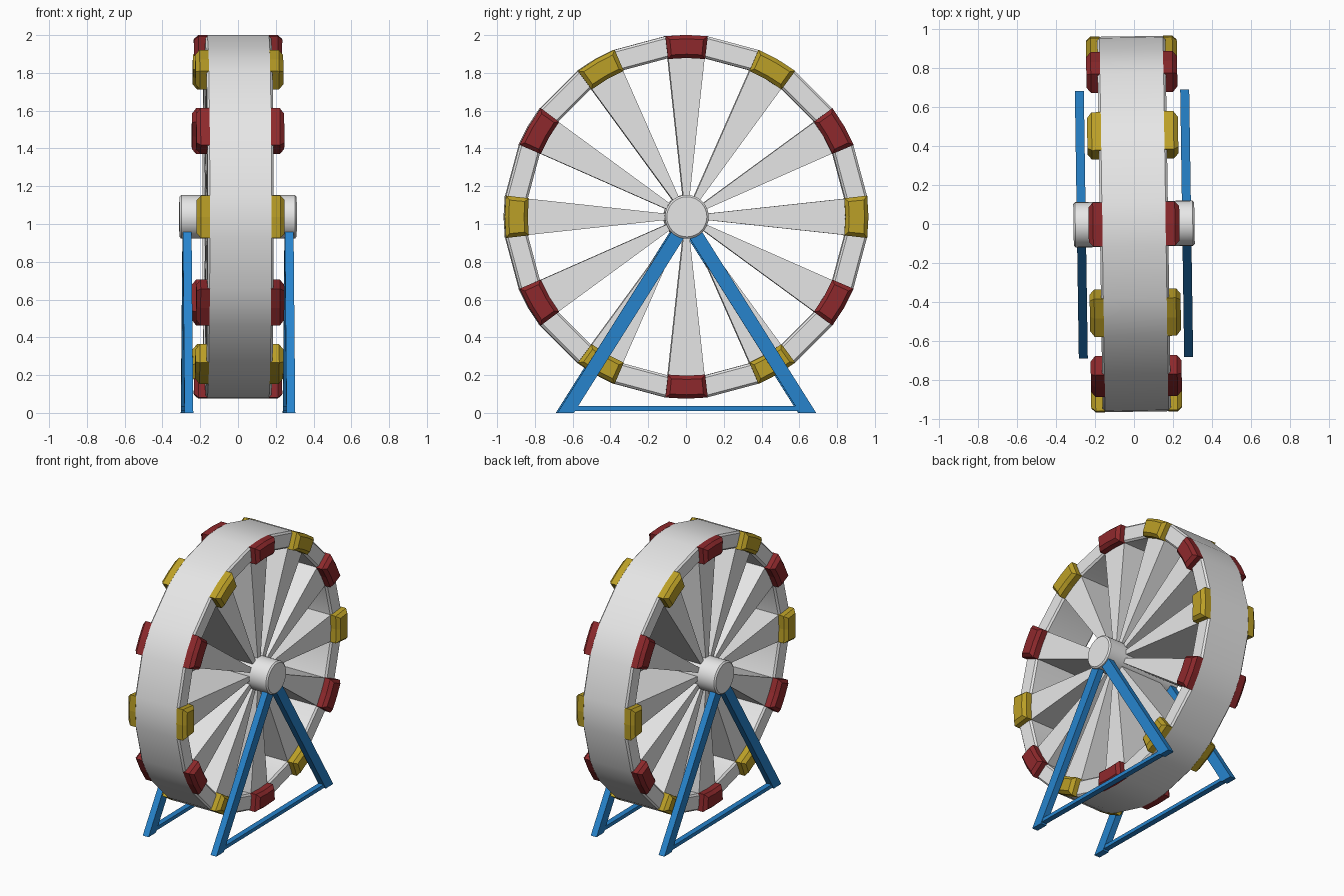
import bpy, bmesh, math
from mathutils import Matrix

if "Cube" in bpy.data.objects:
    bpy.data.objects.remove(bpy.data.objects["Cube"])

CZ = 1.038                 # axle height
R_OUT, R_IN = 0.962, 0.845 # rim radii
BLOCK = 6.7                # half angle of a coloured block, degrees
TURN = Matrix.Rotation(math.radians(0.85), 4, 'Z')  # whole model sits slightly turned


def material(name, rgb):
    m = bpy.data.materials.new(name)
    m.diffuse_color = (*rgb, 1)
    m.use_nodes = True
    m.node_tree.nodes["Principled BSDF"].inputs["Base Color"].default_value = m.diffuse_color
    return m


WHITE = material("white", (0.8, 0.8, 0.8))
RED = material("dark red", (0.27, 0.022, 0.025))
YELLOW = material("mustard yellow", (0.5, 0.35, 0.02))
BLUE = material("blue", (0.02, 0.23, 0.61))


def polar(x, r, deg):
    a = math.radians(deg)
    return (x, r * math.cos(a), CZ + r * math.sin(a))


def loft(name, rings, mat, closed=False, smooth=True):
    """Skin a list of equal-length point rings; cap the ends unless closed."""
    bm = bmesh.new()
    vs = [[bm.verts.new(p) for p in ring] for ring in rings]
    n, k = len(vs), len(vs[0])
    for i in range(n if closed else n - 1):
        a, b = vs[i], vs[(i + 1) % n]
        for j in range(k):
            bm.faces.new((a[j], a[(j + 1) % k], b[(j + 1) % k], b[j]))
    if not closed:
        bm.faces.new(vs[0])
        bm.faces.new(vs[-1])
    bmesh.ops.recalc_face_normals(bm, faces=bm.faces)
    bm.transform(TURN)
    me = bpy.data.meshes.new(name)
    bm.to_mesh(me)
    bm.free()
    me.materials.append(mat)
    if smooth:
        me.shade_smooth()
        me.set_sharp_from_angle(angle=math.radians(30))
    ob = bpy.data.objects.new(name, me)
    bpy.context.collection.objects.link(ob)
    return ob


def prism(name, yz, x0, x1, mat):
    return loft(name, [[(x, y, z) for y, z in yz] for x in (x0, x1)], mat, smooth=False)


# Rim: chamfered cross-section swept around the axle
c, w = 0.012, 0.175
section = [(-w, R_IN + c), (-w, R_OUT - c), (-w + c, R_OUT), (w - c, R_OUT),
           (w, R_OUT - c), (w, R_IN + c), (w - c, R_IN), (-w + c, R_IN)]
angles = [30 * k + d for k in range(12) for d in (-BLOCK, 0, BLOCK)]
loft("rim", [[polar(x, r, a) for x, r in section] for a in angles], WHITE, closed=True)

# Hub: axle drum with softened ends
hub = [(-0.31, 0.106), (-0.301, 0.116), (0.301, 0.116), (0.31, 0.106)]
loft("hub", [[polar(x, r, i * 11.25) for i in range(32)] for x, r in hub], WHITE)


def block_ring(x, r_in, r_out, half):
    return ([polar(x, r_out, mid + d) for d in (-half, 0, half)] +
            [polar(x, r_in, mid + d) for d in (half, 0, -half)])


for k in range(12):
    mid = 30 * k
    # Spoke: full-width wedge, narrow at the hub
    a = math.radians(mid)
    wedge = [(0.10, -0.016), (0.855, -0.098), (0.855, 0.098), (0.10, 0.016)]
    yz = [(r * math.cos(a) - t * math.sin(a), CZ + r * math.sin(a) + t * math.cos(a))
          for r, t in wedge]
    prism("spoke", yz, -0.168, 0.168, WHITE)
    # Coloured blocks on both sides of the rim
    for s in (-1, 1):
        loft("rim_block", [block_ring(s * 0.162, R_IN - 0.004, R_OUT + 0.001, BLOCK),
                           block_ring(s * 0.21, R_IN - 0.004, R_OUT + 0.001, BLOCK),
                           block_ring(s * 0.233, R_IN + 0.016, R_OUT - 0.02, BLOCK - 1.3)],
             RED if k % 2 else YELLOW, smooth=False)

# Stands: two leaning legs and a floor bar on each side
for s in (-1, 1):
    for t in (-1, 1):
        leg = [(-0.685, 0.0), (-0.598, 0.0), (0.005, 0.957), (-0.082, 0.957)]
        prism("stand_leg", [(t * y, z) for y, z in leg], s * 0.247, s * 0.293, BLUE)
    prism("stand_floor_bar", [(-0.63, 0.01), (0.63, 0.01), (0.63, 0.036), (-0.63, 0.036)],
          s * 0.25, s * 0.29, BLUE)
